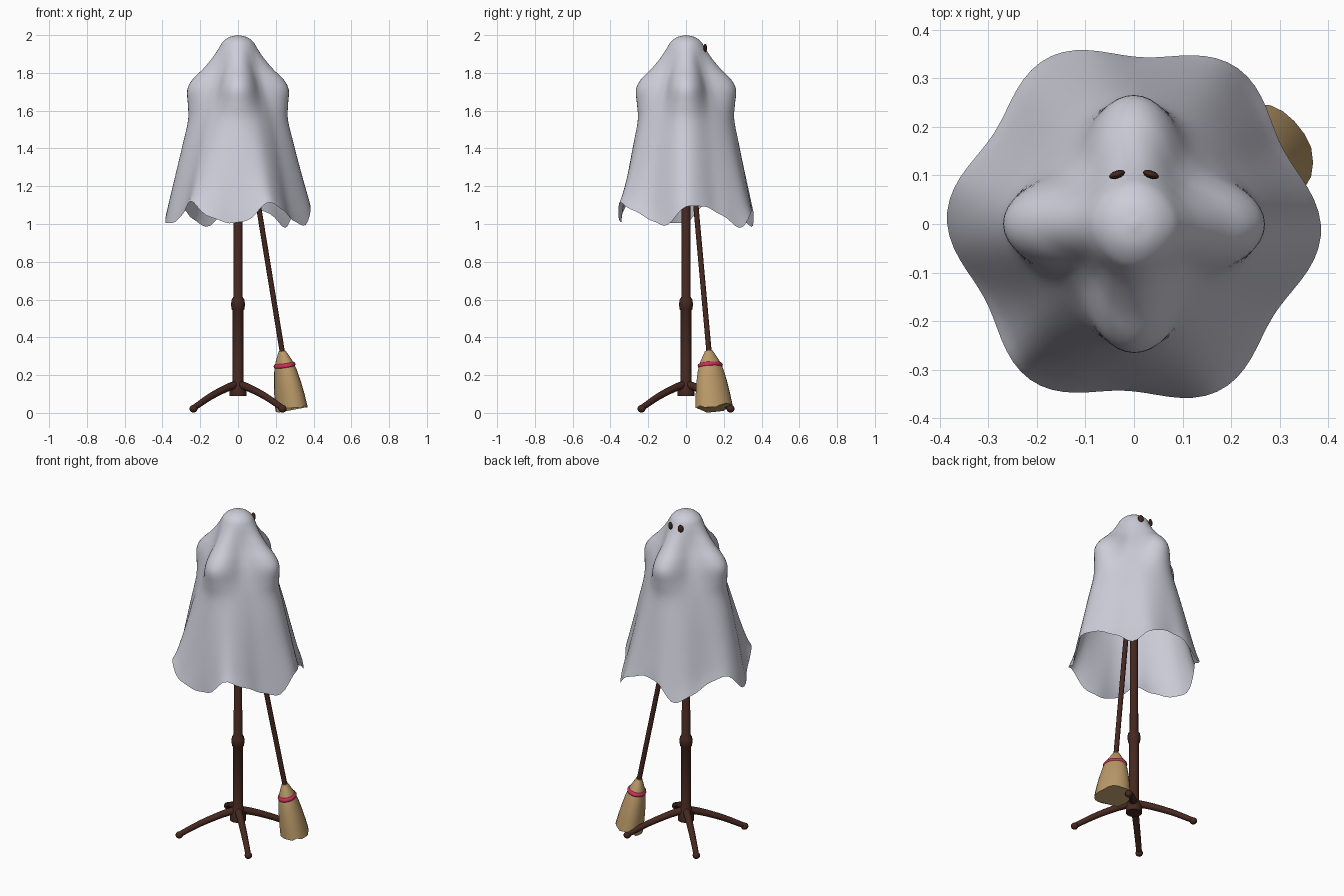
import bpy, bmesh, math, random
from mathutils import Vector

if "Cube" in bpy.data.objects:
    bpy.data.objects.remove(bpy.data.objects["Cube"])

random.seed(4)


def material(name, rgb):
    m = bpy.data.materials.new(name)
    m.diffuse_color = (*rgb, 1)
    m.use_nodes = True
    m.node_tree.nodes["Principled BSDF"].inputs["Base Color"].default_value = m.diffuse_color
    return m


CLOTH = material("pale_cloth", (0.61, 0.61, 0.69))
WOOD = material("dark_wood", (0.06, 0.021, 0.014))
STRAW = material("straw", (0.49, 0.32, 0.14))
PINK = material("pink_binding", (0.58, 0.03, 0.10))


def finish(bm, name, mat, angle=50):
    me = bpy.data.meshes.new(name)
    bm.to_mesh(me)
    bm.free()
    ob = bpy.data.objects.new(name, me)
    bpy.context.collection.objects.link(ob)
    me.materials.append(mat)
    bpy.ops.object.select_all(action='DESELECT')
    ob.select_set(True)
    bpy.context.view_layer.objects.active = ob
    bpy.ops.object.shade_smooth_by_angle(angle=math.radians(angle))
    return ob


def loft(name, rings, mat, caps=True, angle=50):
    bm = bmesh.new()
    vs = [[bm.verts.new(p) for p in ring] for ring in rings]
    for a, b in zip(vs, vs[1:]):
        n = len(a)
        for i in range(n):
            bm.faces.new((a[i], a[(i + 1) % n], b[(i + 1) % n], b[i]))
    if caps:
        bm.faces.new(vs[0])
        bm.faces.new(vs[-1])
    bmesh.ops.remove_doubles(bm, verts=bm.verts, dist=1e-5)
    bmesh.ops.recalc_face_normals(bm, faces=bm.faces)
    return finish(bm, name, mat, angle)


def tube_rings(pts, radii, segs=14, sx=1, sy=1):
    pts = [Vector(p) for p in pts]
    rings = []
    for k, p in enumerate(pts):
        d = pts[min(k + 1, len(pts) - 1)] - pts[max(k - 1, 0)]
        q = d.to_track_quat('Z', 'Y')
        rings.append([p + q @ Vector((sx * radii[k] * math.cos(a), sy * radii[k] * math.sin(a), 0))
                      for a in (2 * math.pi * i / segs for i in range(segs))])
    return rings


def tube(name, pts, radii, mat, **kw):
    return loft(name, tube_rings(pts, radii, **kw), mat)


def ball(name, loc, scale, mat, turn=0):
    bm = bmesh.new()
    bmesh.ops.create_uvsphere(bm, u_segments=16, v_segments=10, radius=1)
    ob = finish(bm, name, mat, 180)
    ob.location, ob.scale, ob.rotation_euler = loc, scale, (0, 0, turn)
    return ob


def smooth_path(pts, steps):
    # Catmull-Rom through the given points
    p = [Vector(q) for q in pts]
    p = [2 * p[0] - p[1]] + p + [2 * p[-1] - p[-2]]
    out = []
    for i in range(1, len(p) - 2):
        a, b, c, d = p[i - 1:i + 3]
        for s in range(steps):
            t = s / steps
            out.append(0.5 * (2 * b + (c - a) * t + (2 * a - 5 * b + 4 * c - d) * t * t
                              + (3 * b - a - 3 * c + d) * t ** 3))
    return out + [p[-2]]


def radial(pts, angle):
    # Turn a smoothed (radius, height) path to a compass direction
    c, s = math.cos(angle), math.sin(angle)
    return [(v.x * c, v.x * s, v.y) for v in smooth_path([(r, z, 0) for r, z in pts], 3)]


# Draped sheet: (radius over hooks, radius between hooks, height)
profile = [(0, 0, 2), (.045, .045, 1.99), (.08, .078, 1.965), (.102, .096, 1.93),
           (.135, .112, 1.88), (.185, .132, 1.82), (.24, .155, 1.765), (.267, .177, 1.71),
           (.262, .202, 1.63), (.26, .226, 1.55), (.287, .262, 1.42), (.324, .305, 1.25),
           (.352, .34, 1.12), (.365, .365, 1.05)]
N = 96
rings = []
for rh, rd, z in smooth_path(profile, 4):
    fall = (2 - z) / 0.95
    ring = []
    for i in range(N):
        a = 2 * math.pi * i / N
        w = (0.5 + 0.5 * math.cos(4 * a)) ** 1.2
        fold = 0.02 * math.cos(6 * a) - 0.006 * math.sin(6 * a)
        r = max(rd + (rh - rd) * w + fold * fall ** 2, 0) if z < 1.999 else 0
        hem = (-0.053 * math.cos(5 * (a - math.radians(48))) + 0.012 * math.cos(11 * a)
               + 0.006 * math.cos(17 * a + 1))
        ring.append((r * math.cos(a), r * math.sin(a), z + hem * fall ** 4))
    rings.append(ring)
loft("draped_sheet", rings, CLOTH, caps=False, angle=180)

# Eyes on the back side of the head
for s, n in ((-1, "left"), (1, "right")):
    ball(n + "_eye", (s * .035, .102, 1.932), (.017, .008, .022), WOOD, -s * .33)

# Stand pole with turned knob and base collar
turned = [(.045, .09), (.045, .125), (.034, .16), (.028, .17), (.028, .54), (.034, .55),
          (.037, .575), (.034, .60), (.024, .615), (.022, 1.9)]
tube("stand_pole", [(0, 0, z) for r, z in turned], [r for r, z in turned], WOOD, segs=20)
ball("pole_finial", (0, 0, 1.91), (.06, .06, .06), WOOD)

# Four diagonal legs with feet, and four hooks under the sheet
for k in range(4):
    a = (k + .5) * math.pi / 2
    leg = radial([(.02, .148), (.09, .13), (.21, .085), (.333, .025)], a)
    tube(f"leg_{k + 1}", leg, [.022 - .0007 * i for i in range(len(leg))], WOOD, segs=10)
    ball(f"foot_{k + 1}", (.333 * math.cos(a), .333 * math.sin(a), .022), (.021, .021, .02), WOOD)
    hook = radial([(.01, 1.6), (.1, 1.61), (.19, 1.65), (.235, 1.71)], k * math.pi / 2)
    tube(f"hook_{k + 1}", hook, [.013] * len(hook), WOOD, segs=8)


# Leaning broom, positioned by height along its axis
def axis(z):
    return Vector((.287 - .163 * z, .151 - .09 * z, z))


OVAL = dict(segs=20, sx=1.1, sy=.84)
tube("broom_stick", [axis(.3), axis(1.5)], [.014, .014], WOOD)
head = [(.328, .02), (.30, .035), (.275, .048), (.252, .057), (.22, .067),
        (.16, .079), (.09, .089), (.028, .095)]
hr = tube_rings([axis(z) for z, r in head], [r for z, r in head], **OVAL)
down = (axis(0) - axis(1)).normalized()
hr[-1] = [p + down * random.uniform(-.012, .014) for p in hr[-1]]
for p in hr[-1]:
    p.z = max(p.z, 0)
loft("broom_head", hr, STRAW, angle=40)
tube("broom_binding", [axis(z) for z in (.266, .261, .254, .246, .241)],
     [.05, .06, .064, .063, .057], PINK, **OVAL)
